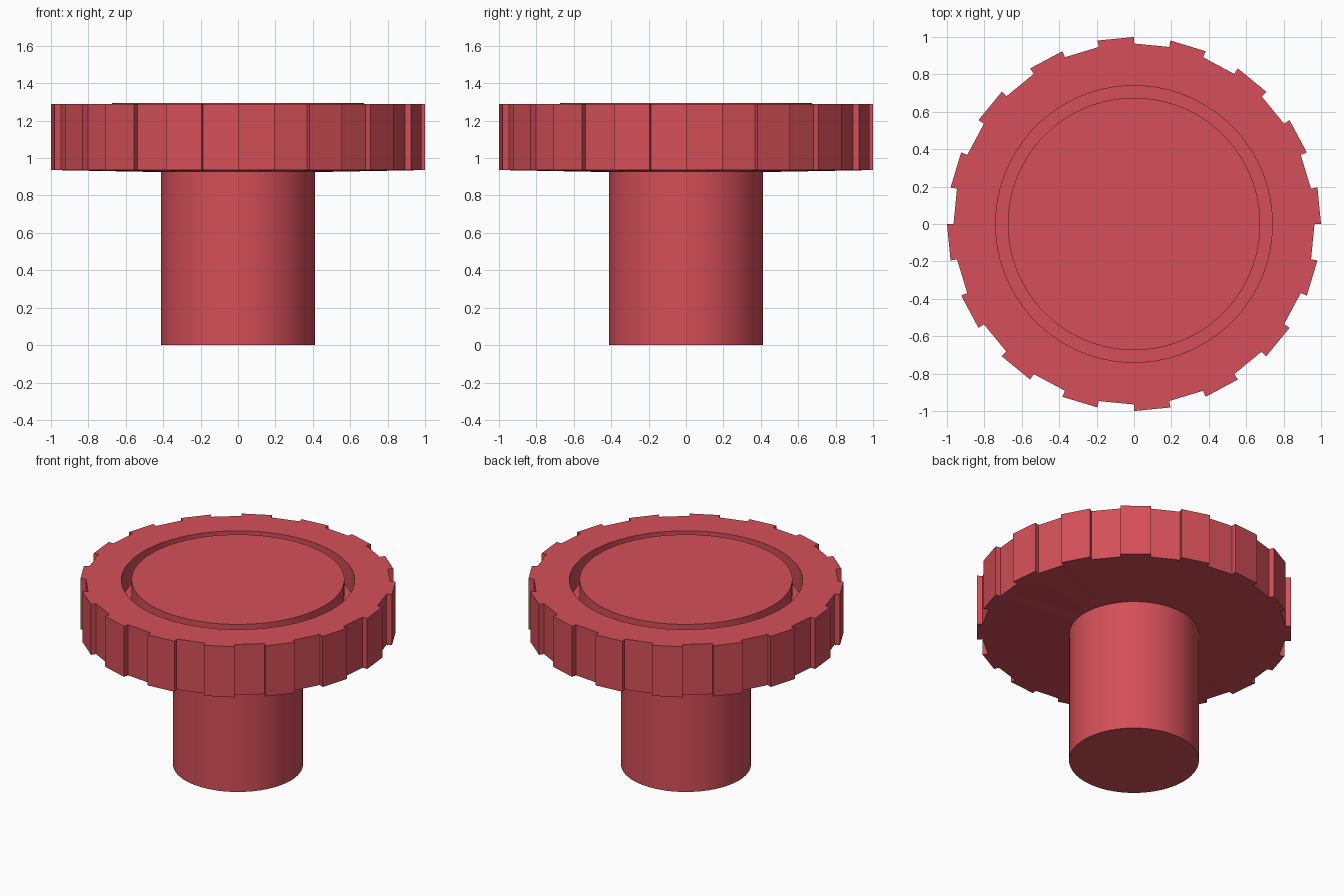
import bpy, bmesh
from math import cos, sin, pi, radians

cube = bpy.data.objects.get("Cube")
if cube:
    bpy.data.objects.remove(cube)

TEETH = 16
SIDES = TEETH * 4          # points in every ring
TIP, ROOT = 1.0, 0.965     # grip radii

red = bpy.data.materials.new("red plastic")
red.use_nodes = True
colour = (0.66, 0.078, 0.098, 1)
red.diffuse_color = colour
red.node_tree.nodes["Principled BSDF"].inputs["Base Color"].default_value = colour


def finish(obj):
    obj.data.materials.append(red)
    bpy.ops.object.select_all(action='DESELECT')
    obj.select_set(True)
    bpy.context.view_layer.objects.active = obj
    bpy.ops.object.shade_smooth_by_angle(angle=radians(30))


def circle(radius, z):
    steps = [2 * pi * (i - 0.5) / SIDES for i in range(SIDES)]
    return [(radius * cos(a), radius * sin(a), z) for a in steps]


def toothed(z):
    # Each tooth and each gap spans one step of the outline
    points = []
    for k in range(TEETH * 2):
        a = pi * k / TEETH
        for r in ((ROOT, TIP) if k % 2 == 0 else (TIP, ROOT)):
            points.append((r * cos(a), r * sin(a), z))
    return points


# Knob head: underside, toothed grip, ring groove and raised centre disc
bm = bmesh.new()
outlines = [circle(0.41, 0.925), toothed(0.936), toothed(1.29),
            circle(0.74, 1.29), circle(0.74, 1.12),
            circle(0.675, 1.12), circle(0.675, 1.295)]
rings = [[bm.verts.new(p) for p in outline] for outline in outlines]
for low, high in zip(rings, rings[1:]):
    for i in range(SIDES):
        j = (i + 1) % SIDES
        bm.faces.new((low[i], low[j], high[j], high[i]))
bm.faces.new(rings[0][::-1])
bm.faces.new(rings[-1])
bmesh.ops.recalc_face_normals(bm, faces=bm.faces)
mesh = bpy.data.meshes.new("knob_head")
bm.to_mesh(mesh)
bm.free()
head = bpy.data.objects.new("knob_head", mesh)
bpy.context.collection.objects.link(head)
finish(head)

# Shaft
bpy.ops.mesh.primitive_cylinder_add(vertices=64, radius=0.412, depth=0.94,
                                    location=(0, 0, 0.47))
shaft = bpy.context.object
shaft.name = "shaft"
finish(shaft)
